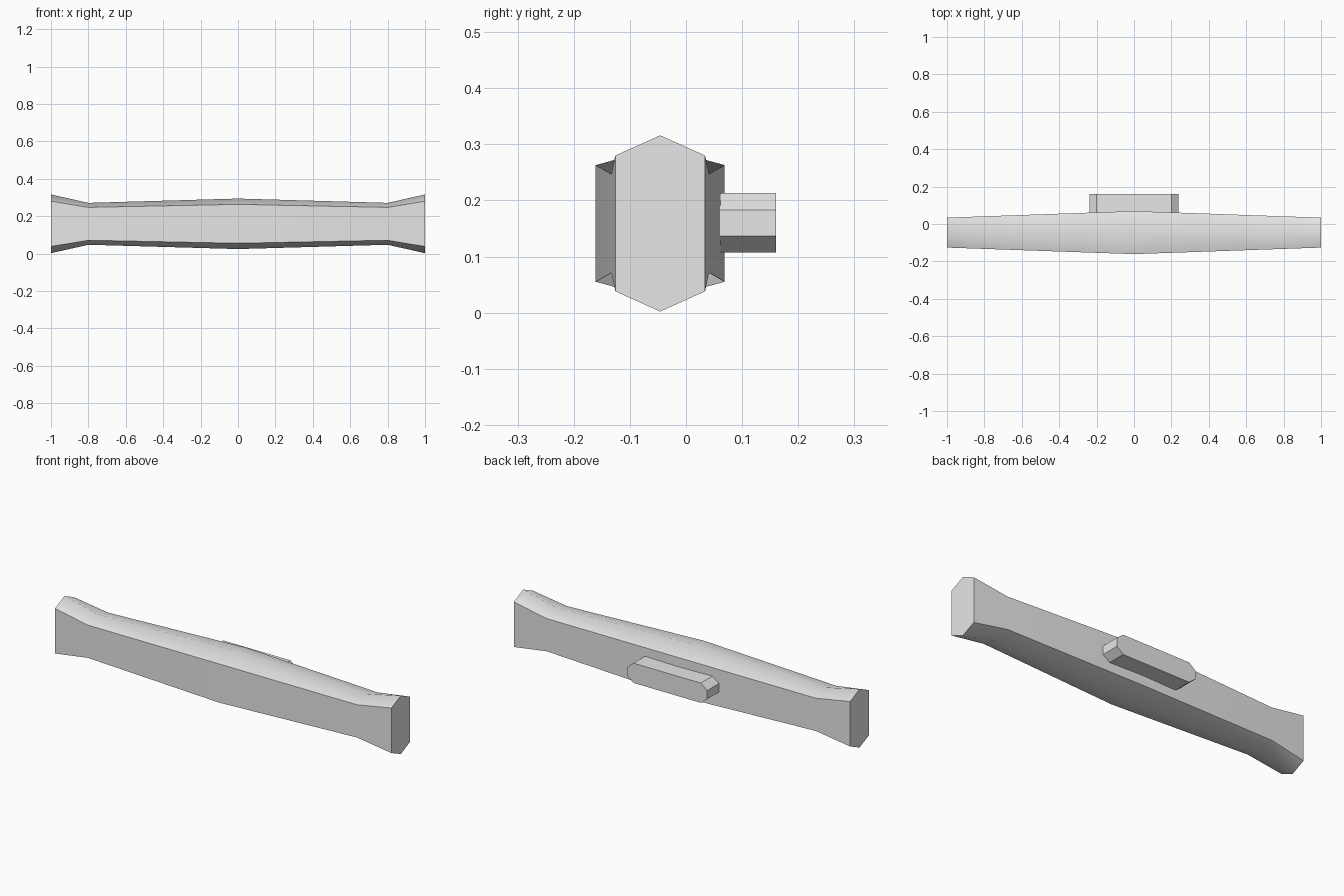
import bpy, bmesh, math

if "Cube" in bpy.data.objects:
    bpy.data.objects.remove(bpy.data.objects["Cube"])

grey = bpy.data.materials.new("light_grey")
grey.diffuse_color = (0.8, 0.8, 0.8, 1)
grey.use_nodes = True
grey.node_tree.nodes["Principled BSDF"].inputs["Base Color"].default_value = grey.diffuse_color


def loft(name, rings, smooth_angle=None):
    """Skin a row of matching closed sections and cap both ends."""
    bm = bmesh.new()
    loops = [[bm.verts.new(p) for p in ring] for ring in rings]
    n = len(loops[0])
    for a, b in zip(loops, loops[1:]):
        for i in range(n):
            j = (i + 1) % n
            bm.faces.new((a[i], a[j], b[j], b[i]))
    bm.faces.new(loops[0])
    bm.faces.new(loops[-1])
    bmesh.ops.recalc_face_normals(bm, faces=bm.faces[:])
    mesh = bpy.data.meshes.new(name)
    bm.to_mesh(mesh)
    bm.free()
    mesh.materials.append(grey)
    obj = bpy.data.objects.new(name, mesh)
    bpy.context.collection.objects.link(obj)
    if smooth_angle:
        bpy.ops.object.select_all(action='DESELECT')
        obj.select_set(True)
        bpy.context.view_layer.objects.active = obj
        bpy.ops.object.shade_smooth_by_angle(angle=math.radians(smooth_angle))
    return obj


# Bar: six-sided sections, flared at both ends and thickest in the middle
Y0, Z0 = -0.046, 0.159


def bar_section(x, half_depth, side_z, ridge_z):
    return [(x, Y0 + half_depth, Z0 - side_z), (x, Y0 + half_depth, Z0 + side_z),
            (x, Y0, Z0 + ridge_z),
            (x, Y0 - half_depth, Z0 + side_z), (x, Y0 - half_depth, Z0 - side_z),
            (x, Y0, Z0 - ridge_z)]


half = [(1.0, 0.08, 0.121, 0.157), (0.8, 0.087, 0.088, 0.112)]
stations = [(-x, d, s, r) for x, d, s, r in half]
stations += [(0, 0.115, 0.104, 0.135)] + half[::-1]
loft("flared_bar", [bar_section(*s) for s in stations], 60)

# Mounting block: chamfered plate standing out from the back
outline = [(sx * x, 0.16 + sz * z) for sx, sz, pts in (
    (1, 1, ((0.238, 0.023), (0.2, 0.053))),
    (-1, 1, ((0.2, 0.053), (0.238, 0.023))),
    (-1, -1, ((0.238, 0.023), (0.2, 0.053))),
    (1, -1, ((0.2, 0.053), (0.238, 0.023)))) for x, z in pts]
loft("back_mount", [[(x, y, z) for x, z in outline] for y in (0.055, 0.16)])
